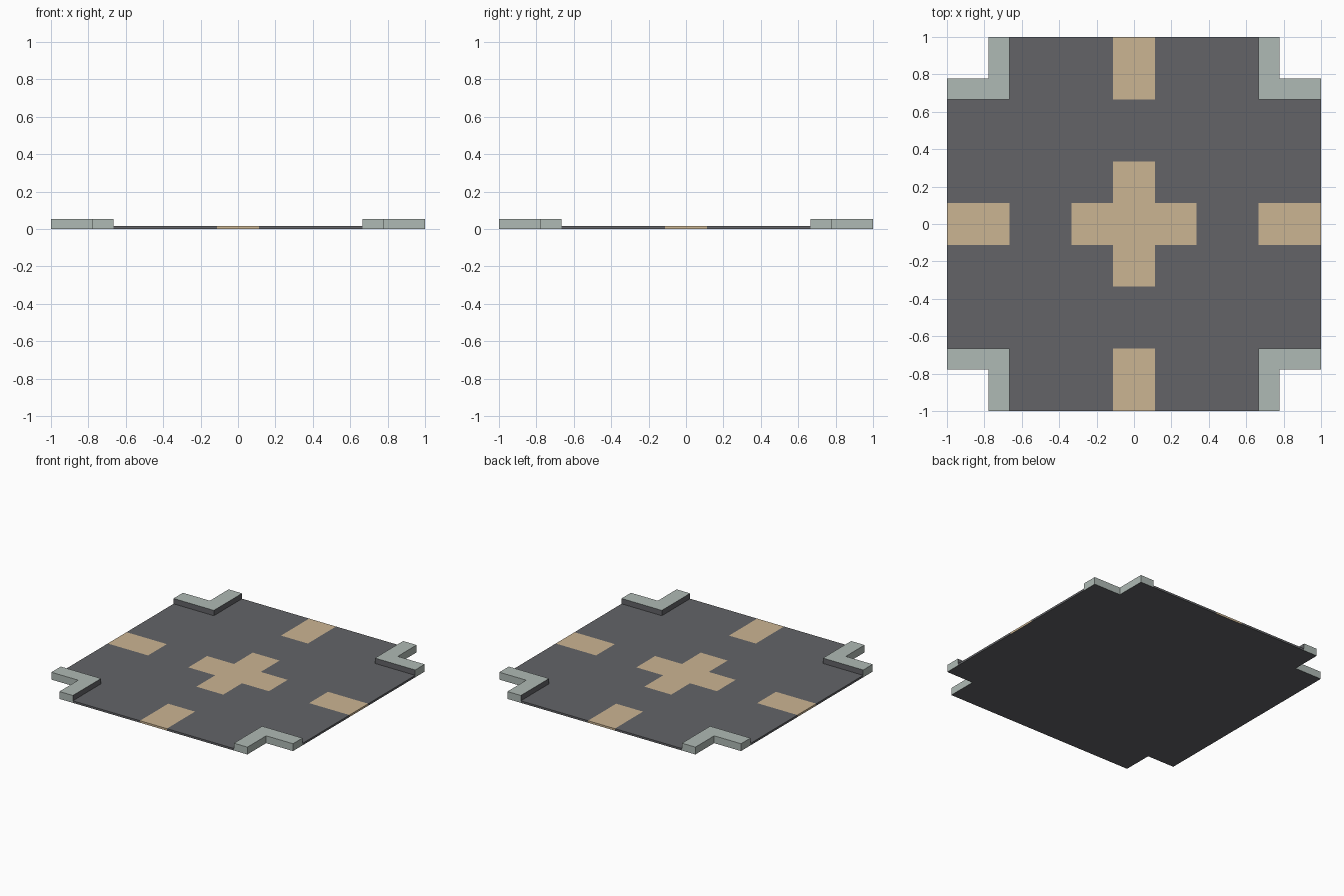
import bpy, bmesh, math

if "Cube" in bpy.data.objects:
    bpy.data.objects.remove(bpy.data.objects["Cube"])

U = 1 / 9
EDGES = [v * U for v in (-9, -7, -6, -3, -1, 1, 3, 6, 7, 9)]   # plan grid lines
HEIGHT = {"road": 0.015, "marking": 0.015, "kerb": 0.055, "empty": 0.0}


def material(name, rgb):
    m = bpy.data.materials.new(name)
    m.diffuse_color = (*rgb, 1)
    m.use_nodes = True
    m.node_tree.nodes["Principled BSDF"].inputs["Base Color"].default_value = m.diffuse_color
    return m


ASPHALT = material("asphalt", (0.125, 0.127, 0.137))
PAINT = material("tan_paint", (0.60, 0.46, 0.29))
STONE = material("kerb_stone", (0.43, 0.49, 0.46))
SURFACE = {"road": ASPHALT, "marking": PAINT, "kerb": STONE}


def kind(i, j):
    """What occupies a cell of the symmetric plan grid."""
    if not (0 <= i < 9 and 0 <= j < 9):
        return "empty"
    lo, hi = sorted((abs(i - 4), abs(j - 4)))
    if lo == 4:
        return "empty"
    if lo == 3:
        return "kerb"
    if lo == 0 and hi != 2:
        return "marking"
    return "road"


def build(name, part, cells):
    """Raise the cells to their height, with walls only where a neighbour is lower."""
    bm = bmesh.new()
    h = HEIGHT[part]

    def face(points, mat):
        bm.faces.new([bm.verts.new(p) for p in points]).material_index = mat

    for i, j in cells:
        x0, x1, y0, y1 = EDGES[i], EDGES[i + 1], EDGES[j], EDGES[j + 1]
        ring = [(x0, y0), (x1, y0), (x1, y1), (x0, y1)]
        face([(x, y, h) for x, y in ring], 0)
        face([(x, y, 0) for x, y in reversed(ring)], 1)
        for k, (dx, dy) in enumerate([(0, -1), (1, 0), (0, 1), (-1, 0)]):
            other = kind(i + dx, j + dy)
            z = HEIGHT[other]
            if z < h:
                a, b = ring[k], ring[(k + 1) % 4]
                # kerb walls facing the carriageway are asphalt coloured
                face([(*a, z), (*b, z), (*b, h), (*a, h)], 0 if other == "empty" else 1)

    bmesh.ops.remove_doubles(bm, verts=bm.verts[:], dist=1e-5)
    bmesh.ops.dissolve_limit(bm, angle_limit=math.radians(1), verts=bm.verts[:],
                             edges=bm.edges[:], delimit={"MATERIAL"})
    mesh = bpy.data.meshes.new(name)
    mesh.materials.append(SURFACE[part])
    mesh.materials.append(ASPHALT)
    bm.to_mesh(mesh)
    bm.free()
    bpy.context.collection.objects.link(bpy.data.objects.new(name, mesh))


plan = [(i, j) for i in range(9) for j in range(9)]


def pick(part, test=lambda i, j: True):
    return [c for c in plan if kind(*c) == part and test(c[0] - 4, c[1] - 4)]


# Road slab
build("road_slab", "road", pick("road"))

# Centre cross and the four edge stripes
build("centre_cross_marking", "marking", pick("marking", lambda a, b: max(abs(a), abs(b)) < 2))
for side, dx, dy in (("front", 0, -1), ("right", 1, 0), ("back", 0, 1), ("left", -1, 0)):
    build(side + "_stripe_marking", "marking",
          pick("marking", lambda a, b: a * dx + b * dy > 2))

# L-shaped corner kerbs
for fb, sy in (("front", -1), ("back", 1)):
    for lr, sx in (("left", -1), ("right", 1)):
        build(f"{fb}_{lr}_kerb", "kerb", pick("kerb", lambda a, b: a * sx > 0 and b * sy > 0))
